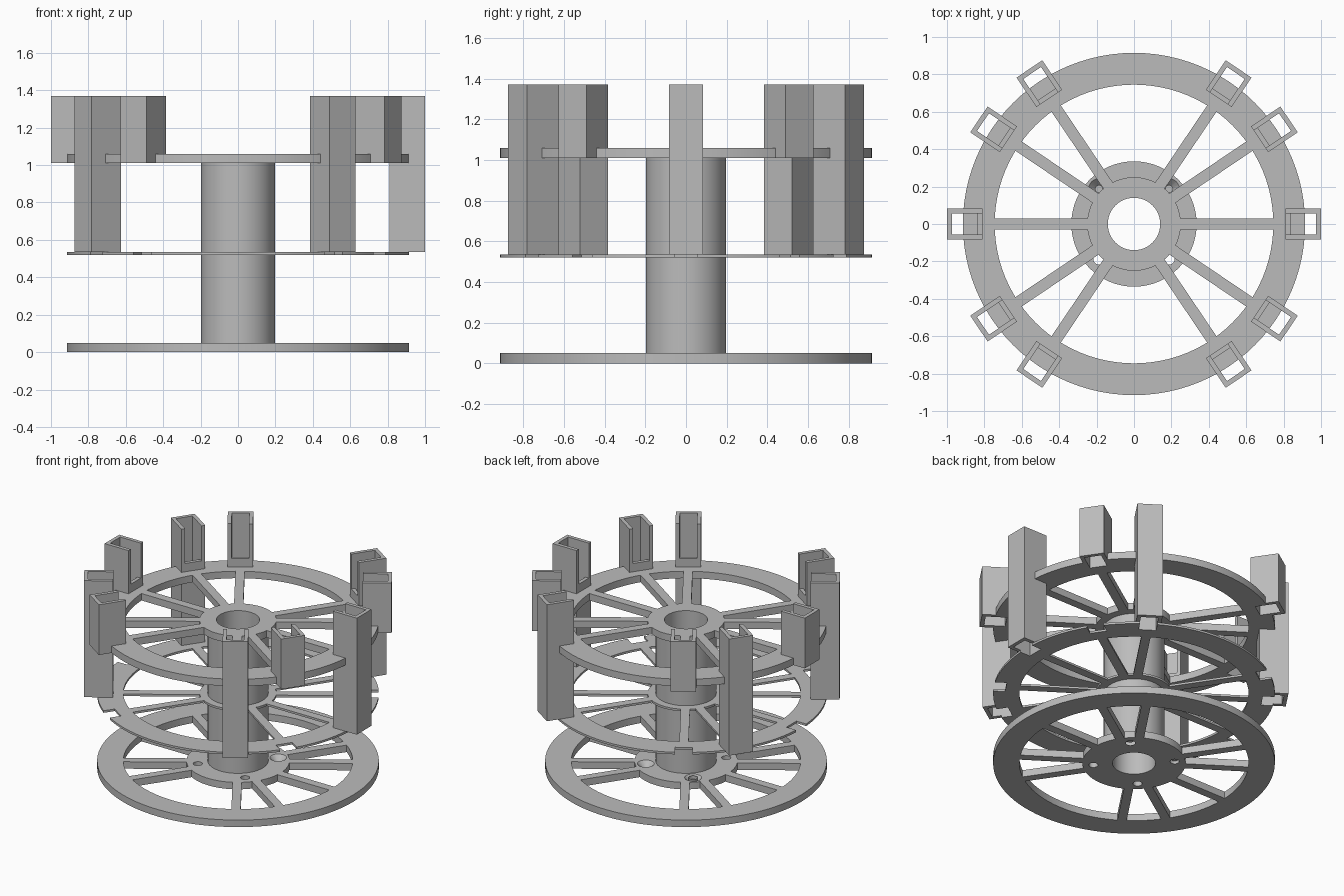
import bpy, bmesh, math
from mathutils import Matrix

if "Cube" in bpy.data.objects:
    bpy.data.objects.remove(bpy.data.objects["Cube"], do_unlink=True)

grey = bpy.data.materials.new("plain grey")
grey.use_nodes = True
COLOR = (0.5, 0.5, 0.5, 1)
grey.diffuse_color = COLOR
grey.node_tree.nodes["Principled BSDF"].inputs["Base Color"].default_value = COLOR

ANGLES = [0, 34, 56, 124, 146, 180, 214, 236, 304, 326]
SEGMENTS = 96
RIM_IN, RIM_OUT, BORE = 0.745, 0.915, 0.14
BOX_IN, BOX_OUT, BOX_HALF, WALL = 0.81, 1.0, 0.083, 0.026


def finish(name, bm, smooth=False):
    bmesh.ops.recalc_face_normals(bm, faces=bm.faces[:])
    mesh = bpy.data.meshes.new(name)
    bm.to_mesh(mesh)
    bm.free()
    mesh.materials.append(grey)
    obj = bpy.data.objects.new(name, mesh)
    bpy.context.collection.objects.link(obj)
    if smooth:
        soften(obj)
    return obj


def activate(obj):
    bpy.ops.object.select_all(action="DESELECT")
    obj.select_set(True)
    bpy.context.view_layer.objects.active = obj


def soften(obj):
    activate(obj)
    bpy.ops.object.shade_smooth_by_angle(angle=math.radians(30))


def ring(name, r_in, r_out, z0, z1, smooth=True):
    bm = bmesh.new()
    loops = []
    for r, z in ((r_in, z0), (r_out, z0), (r_out, z1), (r_in, z1)):
        turn = [2 * math.pi * i / SEGMENTS for i in range(SEGMENTS)]
        loops.append([bm.verts.new((r * math.cos(a), r * math.sin(a), z)) for a in turn])
    for k in range(4):
        a, b = loops[k], loops[(k + 1) % 4]
        for i in range(SEGMENTS):
            j = (i + 1) % SEGMENTS
            bm.faces.new((a[i], a[j], b[j], b[i]))
    return finish(name, bm, smooth)


def prism(bm, outline, z0, z1, angle):
    """Extrude a flat outline upward, turned about the central axis."""
    face = bm.faces.new([bm.verts.new((x, y, z0)) for x, y in outline])
    top = bmesh.ops.extrude_face_region(bm, geom=[face])["geom"]
    top = [v for v in top if isinstance(v, bmesh.types.BMVert)]
    bmesh.ops.translate(bm, verts=top, vec=(0, 0, z1 - z0))
    bmesh.ops.rotate(bm, verts=top + list(face.verts),
                     matrix=Matrix.Rotation(math.radians(angle), 3, "Z"))


def rect(x0, x1, half):
    return [(x0, -half), (x1, -half), (x1, half), (x0, half)]


def cut(obj, cutter):
    mod = obj.modifiers.new("cut", "BOOLEAN")
    mod.operation, mod.solver, mod.object = "DIFFERENCE", "EXACT", cutter
    activate(obj)
    bpy.ops.object.modifier_apply(modifier=mod.name)
    bpy.data.objects.remove(cutter, do_unlink=True)
    soften(obj)


def notch_cutter():
    bm = bmesh.new()
    for a in ANGLES:
        prism(bm, rect(BOX_IN + WALL, 1.1, BOX_HALF - WALL), -0.5, 2, a)
    cutter = finish("notch_cutter", bm)
    cutter.hide_render = True
    return cutter


def wheel(name, z0, z1, hub_radius, notched):
    rim = ring(name + "_rim", RIM_IN, RIM_OUT, z0, z1)
    if notched:
        cut(rim, notch_cutter())
    hub = ring(name + "_hub", BORE, hub_radius, z0, z1)
    bm = bmesh.new()
    for a in ANGLES:
        prism(bm, rect(hub_radius - 0.01, RIM_IN + 0.01, 0.03), z0, z1, a)
    finish(name + "_spokes", bm)
    return hub


# Three spoked wheels on a hollow column
bottom_hub = wheel("bottom_wheel", 0, 0.05, 0.335, False)
wheel("middle_wheel", 0.52, 0.535, 0.25, True)
wheel("top_wheel", 1.01, 1.06, 0.25, True)
ring("column", BORE, 0.197, 0.02, 1.03)

# Countersunk screw holes in the bottom hub
bm = bmesh.new()
for k in range(4):
    a = math.radians(45 + 90 * k)
    x, y = 0.265 * math.cos(a), 0.265 * math.sin(a)
    for r1, r2, depth, z in ((0.03, 0.03, 0.2, 0.0), (0.02, 0.07, 0.05, 0.04)):
        bmesh.ops.create_cone(bm, cap_ends=True, segments=32, radius1=r1, radius2=r2,
                              depth=depth, matrix=Matrix.Translation((x, y, z)))
hole_cutter = finish("hole_cutter", bm)
hole_cutter.hide_render = True
cut(bottom_hub, hole_cutter)

# Open-ended holders around the rim, alternately long and short
inner = BOX_HALF - WALL
channel = [(BOX_IN, -BOX_HALF), (BOX_OUT, -BOX_HALF), (BOX_OUT, BOX_HALF), (BOX_IN, BOX_HALF),
           (BOX_IN, inner), (BOX_OUT - WALL, inner), (BOX_OUT - WALL, -inner), (BOX_IN, -inner)]
for i, a in enumerate(ANGLES):
    kind, z0 = ("short", 1.01) if i % 2 else ("long", 0.535)
    bm = bmesh.new()
    prism(bm, channel, z0, 1.37, a)
    prism(bm, rect(BOX_IN, BOX_IN + WALL, inner), z0, 1.12, a)
    finish(f"{kind}_holder_{i // 2 + 1}", bm)
